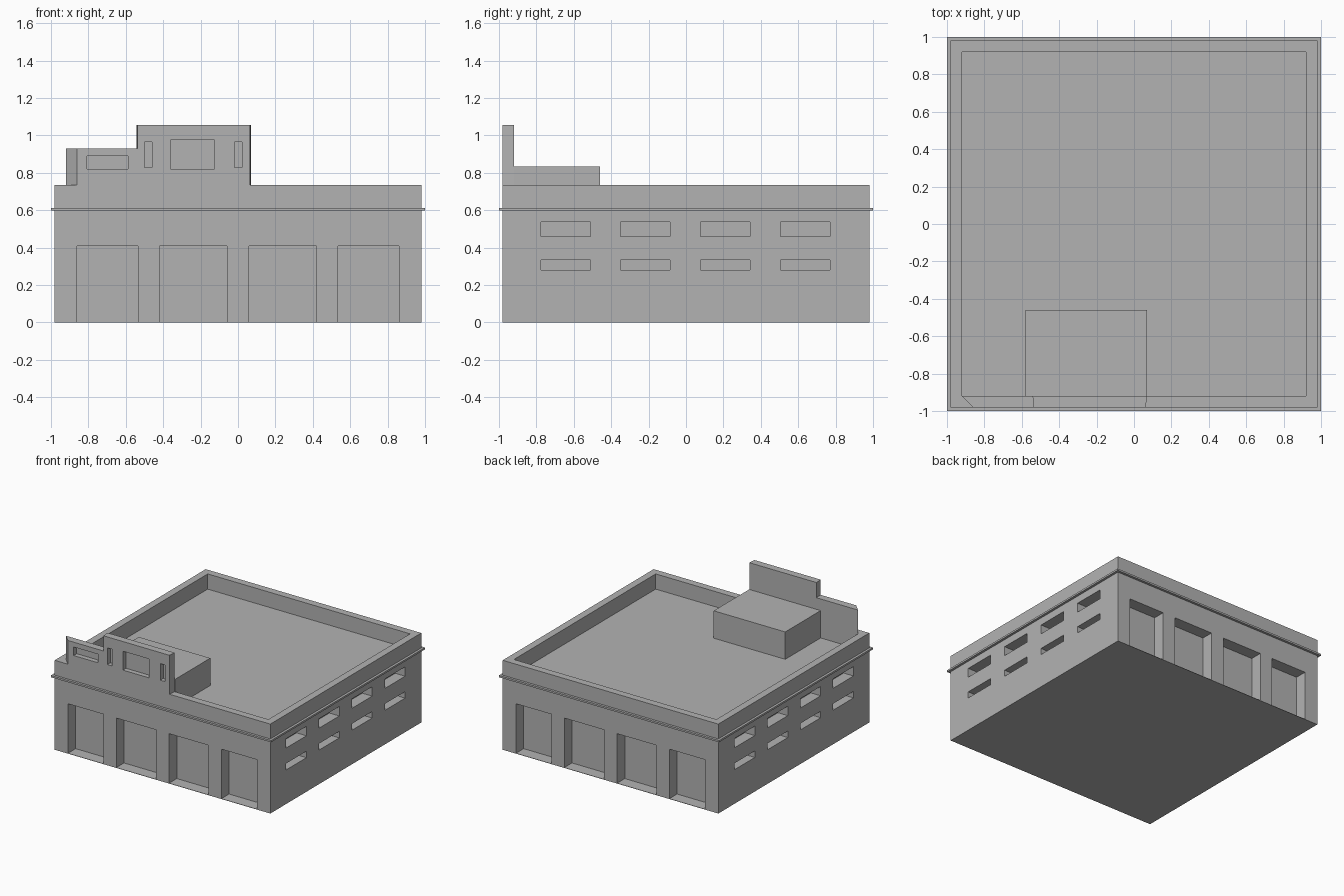
import bpy
import bmesh

old = bpy.data.objects.get("Cube")
if old:
    bpy.data.objects.remove(old, do_unlink=True)

# Single flat colour
grey = bpy.data.materials.new("concrete_grey")
grey.use_nodes = True
colour = (0.45, 0.45, 0.45, 1)
grey.diffuse_color = colour
bsdf = next(n for n in grey.node_tree.nodes if n.type == 'BSDF_PRINCIPLED')
bsdf.inputs["Base Color"].default_value = colour
bsdf.inputs["Roughness"].default_value = 0.8


def add_prism(bm, outline, z0, z1):
    """Extrude a counter-clockwise plan outline from z0 to z1."""
    low = [bm.verts.new((x, y, z0)) for x, y in outline]
    high = [bm.verts.new((x, y, z1)) for x, y in outline]
    bm.faces.new(low[::-1])
    bm.faces.new(high)
    n = len(outline)
    for i in range(n):
        j = (i + 1) % n
        bm.faces.new((low[i], low[j], high[j], high[i]))


def rect(x0, x1, y0, y1):
    return [(x0, y0), (x1, y0), (x1, y1), (x0, y1)]


def make(name, prisms):
    """Build one object from (outline, z0, z1) prisms."""
    bm = bmesh.new()
    for outline, z0, z1 in prisms:
        add_prism(bm, outline, z0, z1)
    mesh = bpy.data.meshes.new(name)
    bm.to_mesh(mesh)
    bm.free()
    mesh.materials.append(grey)
    obj = bpy.data.objects.new(name, mesh)
    bpy.context.collection.objects.link(obj)
    return obj


def carve(obj, prisms):
    """Subtract prisms from an object and keep only the result."""
    cutter = make("cutter", prisms)
    cutter.hide_render = True
    mod = obj.modifiers.new("carve", 'BOOLEAN')
    mod.operation = 'DIFFERENCE'
    mod.solver = 'EXACT'
    mod.object = cutter
    graph = bpy.context.evaluated_depsgraph_get()
    result = bpy.data.meshes.new_from_object(obj.evaluated_get(graph))
    obj.modifiers.clear()
    obj.data = result
    bpy.data.objects.remove(cutter, do_unlink=True)


WALL, INNER, OUT = 0.98, 0.92, 1.1
ROOF, TOP = 0.61, 0.735
DOOR_IN, WINDOW_IN, PANEL_IN = 0.88, 0.89, 0.94

# Main block: sunken roof, doorways front and back, windows on both sides
building = make("building_body", [(rect(-WALL, WALL, -WALL, WALL), 0, TOP)])
cuts = [(rect(-INNER, INNER, -INNER, INNER), ROOF, 0.9)]
for x0, x1 in ((-0.86, -0.535), (-0.42, -0.06), (0.06, 0.42), (0.535, 0.86)):
    for y0, y1 in ((-OUT, -DOOR_IN), (DOOR_IN, OUT)):
        cuts.append((rect(x0, x1, y0, y1), 0.003, 0.41))
for y in (-0.643, -0.217, 0.21, 0.638):
    for x0, x1 in ((-OUT, -WINDOW_IN), (WINDOW_IN, OUT)):
        for z0, z1 in ((0.28, 0.333), (0.46, 0.537)):
            cuts.append((rect(x0, x1, y - 0.132, y + 0.132), z0, z1))
carve(building, cuts)

# Thin ledge around the walls: four strips
make("ledge", [
    (rect(-1, 1, -1, -WALL), 0.598, 0.613),
    (rect(-1, 1, WALL, 1), 0.598, 0.613),
    (rect(-1, -WALL, -WALL, WALL), 0.598, 0.613),
    (rect(WALL, 1, -WALL, WALL), 0.598, 0.613),
])

# Rooftop room behind the raised front wall
make("rooftop_room", [(rect(-0.58, 0.07, -INNER, -0.46), ROOF, 0.835)])

# Raised front wall, tall section with three recessed panels
tall = make("tall_front_wall", [
    ([(-0.537, -WALL), (0.063, -WALL), (0.069, -INNER), (-0.542, -INNER)],
     TOP, 1.055)])
carve(tall, [
    (rect(-0.5, -0.46, -OUT, -PANEL_IN), 0.828, 0.965),
    (rect(-0.36, -0.125, -OUT, -PANEL_IN), 0.82, 0.975),
    (rect(-0.02, 0.022, -OUT, -PANEL_IN), 0.828, 0.965),
])

# Raised front wall, low section with a bevelled corner and one panel
low_wall = make("low_front_wall", [
    ([(-0.86, -WALL), (-0.537, -WALL), (-0.542, -INNER), (-0.92, -INNER)],
     TOP, 0.93)])
carve(low_wall, [(rect(-0.808, -0.588, -OUT, -PANEL_IN), 0.82, 0.89)])
